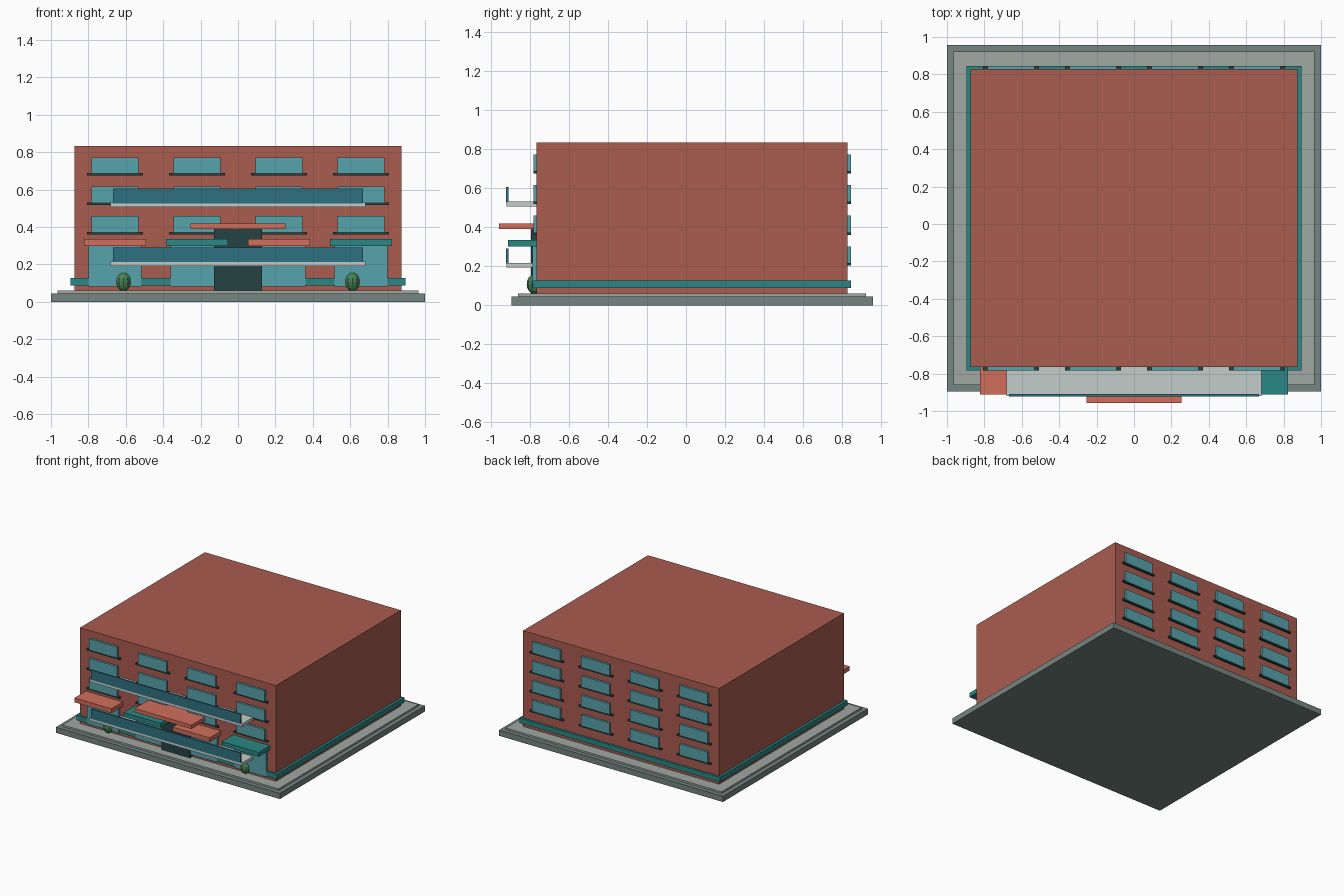
import bpy, bmesh
from mathutils import Matrix

if "Cube" in bpy.data.objects:
    bpy.data.objects.remove(bpy.data.objects["Cube"])


def material(name, r, g, b):
    m = bpy.data.materials.new(name)
    m.diffuse_color = [(c / 255) ** 2.2 for c in (r, g, b)] + [1]
    m.use_nodes = True
    m.node_tree.nodes["Principled BSDF"].inputs["Base Color"].default_value = m.diffuse_color
    return m


BRICK = material("brick", 168, 92, 80)
STONE = material("stone", 116, 132, 128)
PAVING = material("paving", 158, 166, 160)
TEAL = material("teal", 46, 134, 132)
GLASS = material("glass", 88, 162, 172)
RAIL = material("rail_glass", 50, 112, 128)
DARK = material("dark", 42, 68, 68)
CORAL = material("coral", 208, 110, 92)
PALE = material("pale", 194, 204, 200)
GREEN = material("green", 72, 130, 84)


def finish(name, bm, mat):
    me = bpy.data.meshes.new(name)
    bm.to_mesh(me)
    bm.free()
    ob = bpy.data.objects.new(name, me)
    me.materials.append(mat)
    bpy.context.collection.objects.link(ob)
    return ob


def box(name, x, y, z, mat):
    """Box from (min, max) ranges on each axis."""
    bm = bmesh.new()
    size = [b - a for a, b in (x, y, z)]
    mid = [(a + b) / 2 for a, b in (x, y, z)]
    bmesh.ops.create_cube(bm, size=1, matrix=Matrix.Translation(mid) @ Matrix.Diagonal((*size, 1)))
    return finish(name, bm, mat)


def span(c, w):
    return (c - w / 2, c + w / 2)


FRONT, BACK = -0.765, 0.828
COLUMNS = (-0.658, -0.219, 0.219, 0.658)
FLOOR = 0.157

# Ground slabs, main block and plinth band
box("base_slab", (-1, 1), (-0.895, 0.957), (0, 0.046), STONE)
box("paving_slab", (-0.965, 0.965), (-0.86, 0.923), (0.046, 0.06), PAVING)
box("main_block", (-0.875, 0.875), (FRONT, BACK), (0.06, 0.833), BRICK)
box("plinth_band", (-0.895, 0.895), (FRONT - 0.017, BACK + 0.017), (0.088, 0.128), TEAL)

# Windows with sills: three upper rows in front, four rows at the back
for side, y in (("front", (FRONT - 0.017, FRONT + 0.01)), ("back", (BACK - 0.01, BACK + 0.017))):
    for row in range(1 if side == "front" else 0, 4):
        z = 0.217 + row * FLOOR
        for x in COLUMNS:
            box(side + "_window", span(x, 0.252), y, (z, z + 0.085), GLASS)
            box(side + "_sill", span(x, 0.298), y, (z - 0.013, z), DARK)

# Shop windows and alternating awnings
for i, x in enumerate(COLUMNS):
    box("shop_window", span(x, 0.282), (FRONT - 0.02, FRONT + 0.01), (0.083, 0.302), GLASS)
    box("awning", span(x, 0.33), (-0.911, FRONT), (0.3, 0.335), TEAL if i % 2 else CORAL)

# Entrance
box("entrance_door", (-0.127, 0.127), (FRONT - 0.03, FRONT + 0.01), (0.06, 0.395), DARK)
box("entrance_canopy", (-0.254, 0.254), (-0.957, FRONT), (0.39, 0.42), CORAL)

# Balconies
for z in (0.193, 0.193 + 2 * FLOOR):
    box("balcony_slab", (-0.682, 0.682), (-0.92, FRONT), (z, z + 0.024), PALE)
    box("balcony_rail", (-0.668, 0.668), (-0.922, -0.91), (z + 0.02, z + 0.099), RAIL)

# Shrubs beside the entrance
for x in (-0.612, 0.612):
    bm = bmesh.new()
    bmesh.ops.create_uvsphere(bm, u_segments=10, v_segments=8, radius=1,
                              matrix=Matrix.Translation((x, -0.776, 0.108)) @ Matrix.Diagonal((0.04, 0.04, 0.05, 1)))
    finish("shrub", bm, GREEN)
